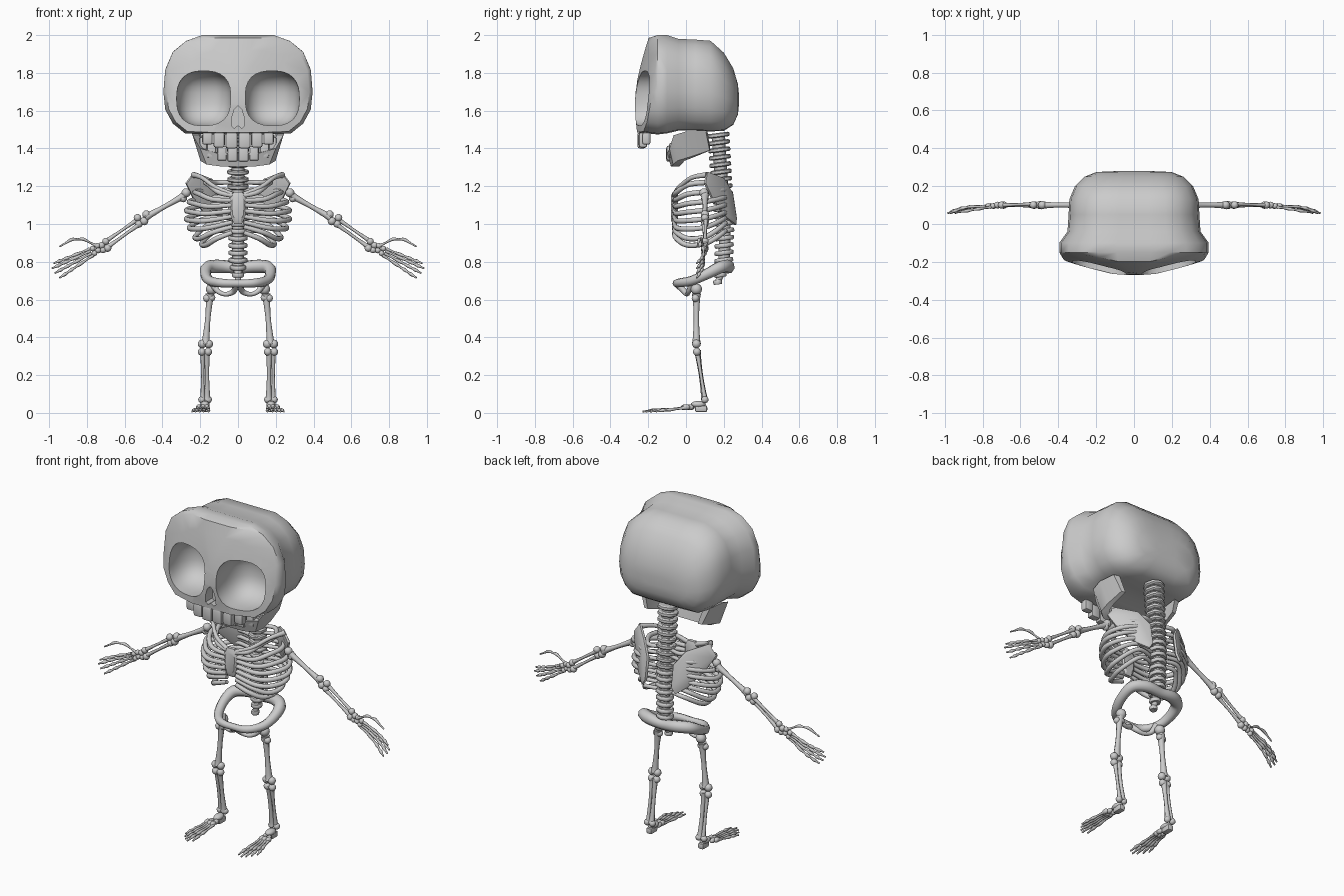
import bpy, bmesh, math
from mathutils import Vector, Matrix

SIDES = ((1, "right"), (-1, "left"))


def finish(name, me, angle=40):
    me.shade_smooth()
    me.set_sharp_from_angle(angle=math.radians(angle))
    ob = bpy.data.objects.new(name, me)
    bpy.context.collection.objects.link(ob)
    return ob


def from_bm(name, bm, angle=40):
    bmesh.ops.recalc_face_normals(bm, faces=bm.faces)
    me = bpy.data.meshes.new(name)
    bm.to_mesh(me)
    bm.free()
    return finish(name, me, angle)


def bake(ob, angle=40):
    """Replace an object by its evaluated mesh."""
    deps = bpy.context.evaluated_depsgraph_get()
    me = bpy.data.meshes.new_from_object(ob.evaluated_get(deps))
    name = ob.name
    bpy.data.objects.remove(ob)
    return finish(name, me, angle)


def tube(name, pts, n=5, closed=False):
    """Round tube through (x, y, z, radius) points."""
    p = [Vector(q) for q in pts]
    k, out = len(p), []
    for i in range(k if closed else k - 1):
        if closed:
            a, b, c, d = (p[(i + j) % k] for j in (-1, 0, 1, 2))
        else:
            a, b, c, d = p[max(i - 1, 0)], p[i], p[i + 1], p[min(i + 2, k - 1)]
        for t in (j / n for j in range(n)):
            out.append(0.5 * (2 * b + (c - a) * t + (2 * a - 5 * b + 4 * c - d) * t * t
                              + (3 * b - a - 3 * c + d) * t ** 3))
    if not closed:
        out.append(p[-1])
    cu = bpy.data.curves.new(name, 'CURVE')
    cu.dimensions, cu.bevel_depth, cu.bevel_resolution, cu.use_fill_caps = '3D', 1, 2, True
    sp = cu.splines.new('POLY')
    sp.points.add(len(out) - 1)
    for pt, v in zip(sp.points, out):
        pt.co, pt.radius = (v.x, v.y, v.z, 1), v.w
    sp.use_cyclic_u = closed
    ob = bpy.data.objects.new(name, cu)
    bpy.context.collection.objects.link(ob)
    return bake(ob, 50)


def ball(name, loc, r):
    bm = bmesh.new()
    bmesh.ops.create_uvsphere(bm, u_segments=12, v_segments=8, radius=1)
    r = r if isinstance(r, tuple) else (r, r, r)
    bmesh.ops.transform(bm, matrix=Matrix.Translation(loc) @ Matrix.Diagonal((*r, 1)), verts=bm.verts)
    return from_bm(name, bm, 60)


def block(name, loc, size, bevel):
    bm = bmesh.new()
    bmesh.ops.create_cube(bm, size=1, matrix=Matrix.Translation(loc) @ Matrix.Diagonal((*size, 1)))
    bmesh.ops.bevel(bm, geom=bm.edges[:], offset=bevel, segments=2, profile=0.6, affect='EDGES')
    return from_bm(name, bm)


def loft(bm, rings, closed=True):
    vs = [[bm.verts.new(c) for c in r] for r in rings]
    for a, b in zip(vs, vs[1:]):
        m = len(a)
        for i in range(m if closed else m - 1):
            bm.faces.new((a[i], a[(i + 1) % m], b[(i + 1) % m], b[i]))
    bm.faces.new(vs[0])
    bm.faces.new(vs[-1])


def bone(name, a, b, r):
    """Shaft with flared ends."""
    a, b = Vector(a), Vector(b)
    fr = ((0, 1.5), (0.12, 1.15), (0.5, 0.85), (0.88, 1.15), (1, 1.5))
    tube(name, [(*a.lerp(b, f), r * k) for f, k in fr])


def digit(name, pts, r):
    """Chain of small bones, thick at the joints."""
    out = []
    for a, b in zip(pts, pts[1:]):
        out += [(*a, r), (*Vector(a).lerp(Vector(b), 0.5), r * 0.6)]
    tube(name, out + [(*pts[-1], r * 0.5)], 3)


# skull: face plate flowing into a narrower braincase
half = [(0.09, 1), (0.19, 1), (0.275, 0.88), (0.345, 0.66), (0.385, 0.3), (0.395, -0.15),
        (0.385, -0.5), (0.345, -0.78), (0.28, -0.98), (0.14, -1)]
outline = half + [(-x, z) for x, z in reversed(half)]


def face_y(x, z):
    return -0.28 + 0.09 * (abs(x) / 0.38) ** 1.4 + 0.075 * max(0, (z - 1.58) / 0.42) ** 1.5


rings = []
for s in (0.12, 0.4, 0.7, 0.955):
    row = [(x * s, 1.735 + z * 0.262 * s) for x, z in outline]
    rings.append([(x, face_y(x, z), z) for x, z in row])
rings.append([(x, max(-0.15, face_y(x, 1.735 + z * 0.25)) if z > 0.9 else -0.15, 1.737 + z * 0.263)
              for x, z in outline])
for y, sx, zc, hz in ((-0.10, 1.0, 1.74, 0.26), (-0.04, 0.89, 1.737, 0.243), (0.05, 0.875, 1.735, 0.241),
                      (0.13, 0.865, 1.73, 0.24), (0.2, 0.79, 1.70, 0.207), (0.25, 0.66, 1.675, 0.15),
                      (0.275, 0.5, 1.66, 0.08), (0.28, 0.2, 1.66, 0.03)):
    rings.append([(x * sx, y, zc + z * hz) for x, z in outline])
bm = bmesh.new()
loft(bm, rings)
skull = from_bm("skull", bm)

# eye sockets and nose opening
bm = bmesh.new()
for s, _ in SIDES:
    made = bmesh.ops.create_uvsphere(bm, u_segments=28, v_segments=16, radius=1)["verts"]
    for v in made:
        c = v.co
        k = sum(abs(q) ** 2.6 for q in c) ** (-1 / 2.6)
        v.co = (s * 0.18 + c.x * k * 0.145, -0.21 + c.y * k * 0.18, 1.665 + c.z * k * 0.145)
nose = [(0, 1.625), (0.02, 1.605), (0.034, 1.56), (0.034, 1.52), (0.02, 1.507), (0, 1.522)]
nose += [(-x, z) for x, z in reversed(nose[1:-1])]
loft(bm, [[(x, y, z) for x, z in nose] for y in (-0.4, -0.2)])
cutter = from_bm("socket_cutter", bm)
cutter.hide_render = True
mod = skull.modifiers.new("sockets", 'BOOLEAN')
mod.operation, mod.object, mod.solver = 'DIFFERENCE', cutter, 'EXACT'
skull = bake(skull)
bpy.data.objects.remove(cutter)

# jaw: U-shaped band
half = [(0.235, 0.105, 1.39, 1.49), (0.247, 0.0, 1.355, 1.49), (0.24, -0.065, 1.335, 1.47),
        (0.2, -0.088, 1.315, 1.40), (0.11, -0.10, 1.305, 1.375)]
band = half + [(-x, y, a, b) for x, y, a, b in reversed(half)]
bm = bmesh.new()
loft(bm, [[(x, y, zt), (x * 0.83, y + 0.02, zb), (x * 0.72, y * 0.8 + 0.045, zb), (x * 0.85, y * 0.8 + 0.03, zt)]
          for x, y, zb, zt in band])
from_bm("jaw", bm, 35)

# teeth
for s, side in SIDES:
    for x, w, h, y in ((0.034, 0.064, 0.085, -0.235), (0.1, 0.06, 0.08, -0.228), (0.162, 0.055, 0.065, -0.21)):
        block("upper_tooth_" + side, (s * x, y, 1.485 - h / 2), (w, 0.045, h), 0.014)
    for x, w, zt, y in ((0.029, 0.055, 1.41, -0.085), (0.085, 0.05, 1.415, -0.083),
                        (0.14, 0.05, 1.43, -0.07), (0.185, 0.04, 1.46, -0.045)):
        block("lower_tooth_" + side, (s * x, y, zt - 0.04), (w, 0.04, 0.08), 0.013)

# spine
path = [(1.48, 0.17, 0.06), (1.2, 0.19, 0.056), (1.0, 0.205, 0.052), (0.8, 0.20, 0.05), (0.74, 0.185, 0.035), (0.685, 0.165, 0.022)]
axis = Vector((0, -0.13, 1)).normalized()
for i in range(21):
    z = 1.47 - i * 0.0389
    for (z0, y0, r0), (z1, y1, r1) in zip(path, path[1:]):
        if z1 <= z <= z0:
            t = (z0 - z) / (z0 - z1)
            y, r = y0 + (y1 - y0) * t, r0 + (r1 - r0) * t
    c = Vector((0, y, z))
    tube("vertebra", [(*(c + axis * h), r * k) for h, k in
                      ((-0.012, 0.88), (-0.007, 1), (0.007, 1), (0.012, 0.88))], 1)
tube("spinal_core", [(0, y, z, r * 0.6) for z, y, r in path])

# breastbone
bm = bmesh.new()
prof = [(0.022, 1.17), (0.042, 1.14), (0.04, 1.04), (0.02, 1.0)]
prof += [(-x, z) for x, z in reversed(prof)]
loft(bm, [[(x * k, y, 1.085 + (z - 1.085) * k) for x, z in prof]
          for y, k in ((-0.08, 0.75), (-0.07, 1), (-0.05, 1), (-0.042, 0.8))])
from_bm("breastbone", bm, 30)

RIBS = [(0.17, 1.22, 1.21, 1.15), (0.225, 1.18, 1.16, 1.125), (0.255, 1.14, 1.11, 1.10), (0.27, 1.10, 1.065, 1.07),
        (0.27, 1.06, 1.02, 1.04), (0.255, 1.03, 0.975, 1.01), (0.225, 1.0, 0.925, 0.985), (0.19, 0.96, 0.89, 0.955)]
for s, side in SIDES:
    # ribs
    for i, (w, zb, zs, zf) in enumerate(RIBS):
        low = i > 5
        tube("rib_" + side, [(s * 0.03, 0.19, zb, 0.011), (s * w * 0.65, 0.205, zb, 0.013),
                             (s * w, 0.11, zs + 0.01, 0.014), (s * w * 0.9, 0.01, zs - 0.002, 0.014),
                             (s * w * 0.6, -0.05, (zs + zf) / 2 - (0 if low else 0.012), 0.014),
                             (s * 0.03, -0.063, zf, 0.012)])
    # collarbone
    tube("collarbone_" + side, [(s * 0.03, -0.06, 1.155, 0.014), (s * 0.12, -0.035, 1.195, 0.012),
                                (s * 0.19, 0.03, 1.245, 0.012), (s * 0.235, 0.11, 1.26, 0.016)])
    # shoulder blade
    bm = bmesh.new()
    plate = [(0.23, 0.11, 1.275), (0.14, 0.2, 1.24), (0.085, 0.245, 1.16), (0.085, 0.265, 1.03),
             (0.11, 0.262, 0.995), (0.16, 0.215, 1.03), (0.235, 0.14, 1.13), (0.275, 0.1, 1.215)]
    mid, nrm = sum((Vector(p) for p in plate), Vector()) / 8, Vector((0.6, 0.75, 0.25)).normalized()
    rows = [[mid + (Vector(p) - mid) * k + nrm * d for p in plate]
            for d, k in ((-0.013, 0.85), (-0.006, 1), (0.006, 1), (0.013, 0.85))]
    loft(bm, [[(s * v.x, v.y, v.z) for v in r] for r in rows])
    from_bm("shoulder_blade_" + side, bm, 50)

    # arm
    ball("shoulder_ball_" + side, (s * 0.275, 0.095, 1.165), 0.024)
    ball("shoulder_knob_" + side, (s * 0.29, 0.1, 1.135), 0.02)
    bone("upper_arm_" + side, (s * 0.285, 0.1, 1.15), (s * 0.49, 0.1, 1.035), 0.015)
    for x, z, r in ((0.485, 1.05, 0.022), (0.497, 1.015, 0.022), (0.532, 1.033, 0.02), (0.525, 1.0, 0.02),
                    (0.7, 0.908, 0.019), (0.69, 0.872, 0.02), (0.722, 0.887, 0.018), (0.715, 0.862, 0.017)):
        ball("arm_knob_" + side, (s * x, 0.1, z), r)
    bone("forearm_upper_" + side, (s * 0.53, 0.105, 1.025), (s * 0.705, 0.1, 0.905), 0.0095)
    bone("forearm_lower_" + side, (s * 0.52, 0.095, 1.0), (s * 0.69, 0.1, 0.878), 0.0095)

    # hand
    for x, z in ((0.745, 0.885), (0.74, 0.86), (0.77, 0.87), (0.76, 0.845)):
        ball("wrist_bone_" + side, (s * x, 0.095, z), 0.015)
    for a, b in (((0.785, 0.868), (0.975, 0.792)), ((0.78, 0.857), (0.985, 0.765)),
                 ((0.775, 0.845), (0.97, 0.74)), ((0.765, 0.835), (0.945, 0.715))):
        pts = [(s * (a[0] + (b[0] - a[0]) * t), y, a[1] + (b[1] - a[1]) * t)
               for t, y in ((0, 0.093), (0.4, 0.092), (0.65, 0.083), (0.84, 0.07), (1, 0.057))]
        digit("finger_" + side, pts, 0.0095)
    digit("thumb_" + side, [(s * 0.75, 0.09, 0.885), (s * 0.82, 0.08, 0.92),
                            (s * 0.88, 0.07, 0.918), (s * 0.945, 0.06, 0.88)], 0.009)

    # pelvis lower loop
    tube("pelvis_loop_" + side, [(s * 0.012, -0.05, 0.685, 0.018), (s * 0.022, -0.01, 0.645, 0.016),
                                 (s * 0.065, 0.005, 0.628, 0.012), (s * 0.108, 0.015, 0.645, 0.014),
                                 (s * 0.135, 0.04, 0.69, 0.024)])

    # leg
    ball("hip_ball_" + side, (s * 0.14, 0.055, 0.655), 0.03)
    bone("thigh_" + side, (s * 0.148, 0.055, 0.63), (s * 0.172, 0.055, 0.365), 0.0165)
    bone("shin_inner_" + side, (s * 0.165, 0.06, 0.33), (s * 0.163, 0.098, 0.07), 0.013)
    bone("shin_outer_" + side, (s * 0.187, 0.06, 0.32), (s * 0.187, 0.1, 0.07), 0.01)
    for x, y, z, r in ((0.165, 0.05, 0.607, 0.02), (0.14, 0.055, 0.61, 0.02), (0.155, 0.055, 0.365, 0.023),
                       (0.19, 0.055, 0.365, 0.023), (0.158, 0.058, 0.323, 0.021), (0.192, 0.058, 0.323, 0.021),
                       (0.157, 0.1, 0.07, 0.019), (0.192, 0.1, 0.07, 0.019)):
        ball("leg_knob_" + side, (s * x, y, z), r)

    # foot
    ball("ankle_bone_" + side, (s * 0.175, 0.065, 0.045), (0.025, 0.04, 0.018))
    block("heel_" + side, (s * 0.175, 0.08, 0.022), (0.038, 0.065, 0.036), 0.012)
    for x, y in ((0.165, 0.025), (0.195, 0.02), (0.165, -0.005), (0.185, -0.005), (0.208, 0.0)):
        ball("foot_bone_" + side, (s * x, y, 0.03), (0.014, 0.022, 0.015))
    for x0, x1, y1 in ((0.158, 0.155, -0.215), (0.172, 0.182, -0.23), (0.185, 0.204, -0.215),
                       (0.198, 0.225, -0.19), (0.212, 0.243, -0.16)):
        pts = [(s * (x0 + (x1 - x0) * t), -0.01 + (y1 + 0.01) * t, z)
               for t, z in ((0, 0.026), (0.5, 0.017), (0.75, 0.014), (1, 0.007))]
        digit("toe_" + side, pts, 0.0095)

# pelvis ring
half = [(0.09, -0.04, 0.688, 0.023), (0.15, 0.03, 0.70, 0.026), (0.172, 0.11, 0.735, 0.029),
        (0.158, 0.18, 0.77, 0.034), (0.09, 0.22, 0.776, 0.035)]
ring = [(0, -0.05, 0.685, 0.02)] + half + [(0, 0.225, 0.768, 0.031)] + [(-x, y, z, r) for x, y, z, r in reversed(half)]
tube("pelvis_ring", ring, 6, True)
